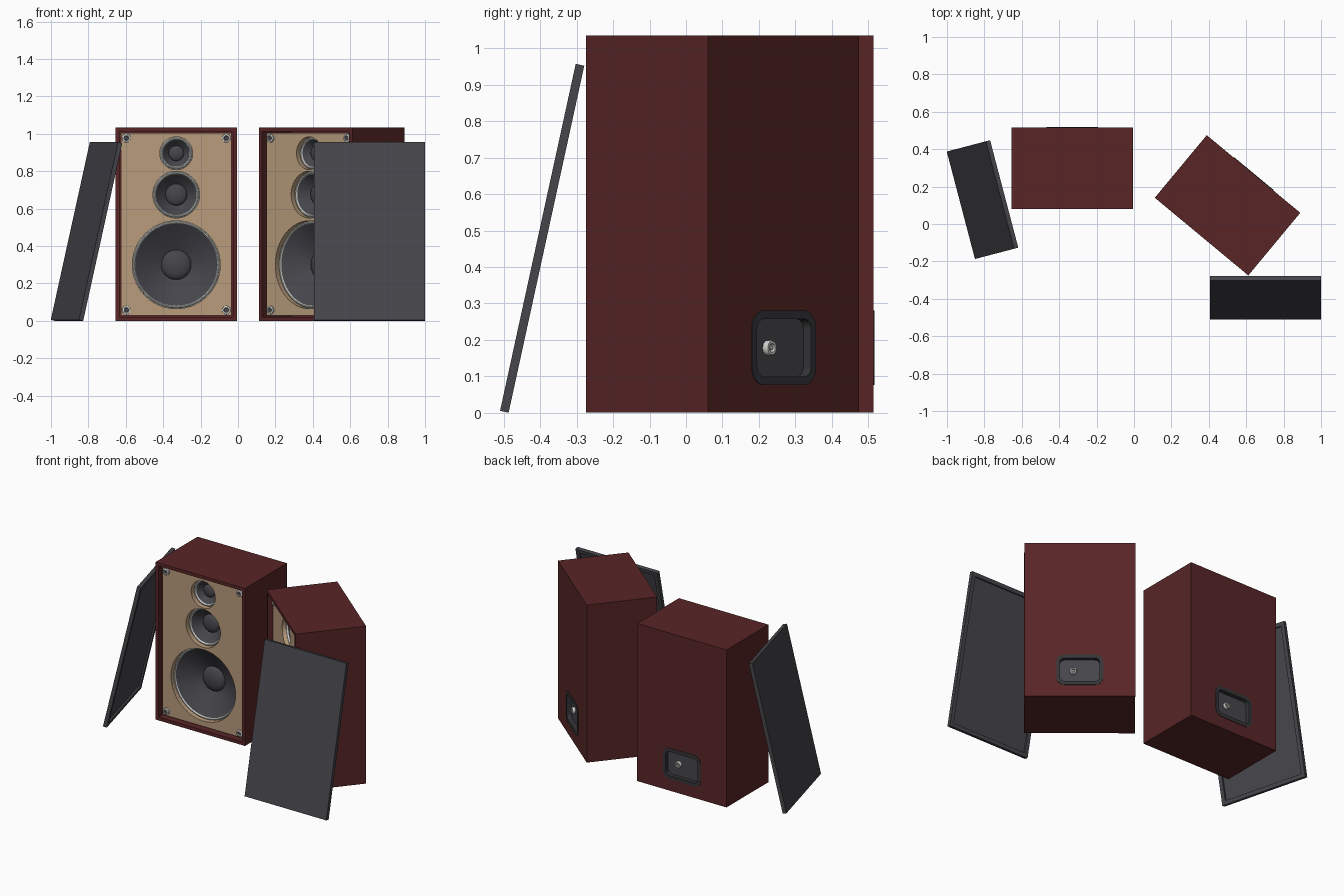
import bpy, bmesh, math
from mathutils import Matrix, Vector

if "Cube" in bpy.data.objects:
    bpy.data.objects.remove(bpy.data.objects["Cube"])


def material(name, rgb):
    m = bpy.data.materials.new(name)
    lin = [((c / 255 + 0.055) / 1.055) ** 2.4 for c in rgb]
    m.diffuse_color = (*lin, 1)
    m.use_nodes = True
    m.node_tree.nodes["Principled BSDF"].inputs["Base Color"].default_value = m.diffuse_color
    return m


WOOD = material("red_brown_wood", (88, 37, 38))
TAN = material("tan_baffle", (184, 156, 124))
DARK = material("charcoal", (70, 69, 75))
RIM = material("dark_plastic", (54, 54, 57))
METAL = material("light_metal", (208, 208, 204))

W, D, H, T = 0.65, 0.435, 1.035, 0.03     # cabinet size and wall thickness
FRONT = -D / 2
RECESS = 0.03                             # baffle sits this far behind the front


def finish(name, bm, mats, M, smooth=False):
    me = bpy.data.meshes.new(name)
    bm.to_mesh(me)
    bm.free()
    for m in mats:
        me.materials.append(m)
    ob = bpy.data.objects.new(name, me)
    bpy.context.collection.objects.link(ob)
    ob.matrix_world = M
    if smooth:
        bpy.ops.object.select_all(action='DESELECT')
        ob.select_set(True)
        bpy.context.view_layer.objects.active = ob
        bpy.ops.object.shade_smooth_by_angle(angle=math.radians(35))
    return ob


def box_bm(lo, hi):
    bm = bmesh.new()
    lo, hi = Vector(lo), Vector(hi)
    bmesh.ops.create_cube(bm, size=1)
    for v in bm.verts:
        v.co = Vector([lo[i] + (v.co[i] + 0.5) * (hi[i] - lo[i]) for i in range(3)])
    bm.normal_update()
    return bm


def pocket(bm, direction, border, depth):
    """Inset the face looking along direction and push it inwards."""
    bm.normal_update()
    f = max(bm.faces, key=lambda f: f.normal.dot(direction))
    bmesh.ops.inset_region(bm, faces=[f], thickness=border)
    new = bmesh.ops.extrude_discrete_faces(bm, faces=[f])["faces"][0]
    bmesh.ops.translate(bm, verts=new.verts, vec=-Vector(direction) * depth)
    bmesh.ops.recalc_face_normals(bm, faces=bm.faces)


def loft_bm(loops, cap_end=False, cap_start=False):
    """Skin equal loops; loops run anticlockwise seen from the front."""
    bm = bmesh.new()
    vs = [[bm.verts.new(p) for p in lp] for lp in loops]
    n = len(vs[0])
    for a, b in zip(vs, vs[1:]):
        for j in range(n):
            k = (j + 1) % n
            bm.faces.new((a[j], a[k], b[k], b[j]))
    if cap_end:
        bm.faces.new(vs[-1])
    if cap_start:
        bm.faces.new(vs[0][::-1])
    return bm


def circle(r, y, x=0, z=0, n=48):
    return [(x + r * math.cos(2 * math.pi * i / n), y,
             z + r * math.sin(2 * math.pi * i / n)) for i in range(n)]


def round_rect(w, h, r, y, z, n=6):
    pts = []
    for q, (sx, sz) in enumerate([(1, 1), (-1, 1), (-1, -1), (1, -1)]):
        for i in range(n + 1):
            a = math.pi / 2 * (q + i / n)
            pts.append((sx * (w / 2 - r) + r * math.cos(a), y,
                        z + sz * (h / 2 - r) + r * math.sin(a)))
    return pts


def lathe(name, profile, mat, M, x, y, z, n=48):
    bm = loft_bm([circle(r, y + d, x, z, n) for r, d in profile])
    bmesh.ops.remove_doubles(bm, verts=bm.verts, dist=1e-5)
    return finish(name, bm, [mat], M, True)


def cut(ob, loop_pairs, M):
    """Subtract prisms (front loop, back loop) and bake the result."""
    cutters = []
    for a, b in loop_pairs:
        bm = loft_bm([a, b], True, True)
        bmesh.ops.recalc_face_normals(bm, faces=bm.faces)
        c = finish("cutter", bm, [], M)
        c.hide_render = True
        mod = ob.modifiers.new("cut", 'BOOLEAN')
        mod.operation, mod.solver, mod.object = 'DIFFERENCE', 'EXACT', c
        cutters.append(c)
    bpy.context.view_layer.update()
    me = bpy.data.meshes.new_from_object(ob.evaluated_get(bpy.context.evaluated_depsgraph_get()))
    ob.modifiers.clear()
    ob.data = me
    for c in cutters:
        bpy.data.objects.remove(c)


# name, height, outer radius, dust cap radius, cone depth
DRIVERS = [("woofer", 0.30, 0.232, 0.08, 0.085),
           ("midrange", 0.675, 0.122, 0.058, 0.055),
           ("tweeter", 0.896, 0.085, 0.041, 0.035)]


def speaker(tag, M):
    back = M @ Matrix.Rotation(math.pi, 4, 'Z')
    yb = FRONT + RECESS
    # cabinet shell, open at the front, with a terminal pocket at the back
    bm = box_bm((-W / 2, -D / 2, 0), (W / 2, D / 2, H))
    pocket(bm, (0, -1, 0), T, 0.25)
    shell = finish("cabinet_" + tag, bm, [WOOD], M)
    cz = 0.178
    cut(shell, [(round_rect(0.26, 0.19, 0.043, FRONT - 0.02, cz),
                 round_rect(0.26, 0.19, 0.043, FRONT + 0.04, cz))], back)
    # baffle board with driver holes
    bm = box_bm((-W / 2 + T, yb, T), (W / 2 - T, yb + 0.035, H - T))
    baffle = finish("baffle_" + tag, bm, [TAN], M)
    cut(baffle, [(circle(R + 0.003, yb - 0.02, 0, z), circle(R + 0.003, yb + 0.06, 0, z))
                 for _, z, R, _, _ in DRIVERS], M)
    # drivers: metal ring, cone and dust cap
    for name, z, R, c, d in DRIVERS:
        lathe(f"{name}_ring_{tag}", [(R + 0.012, 0.036), (R, 0.034), (R - 0.001, 0.026),
              (R - 0.004, 0.023), (R - 0.009, 0.023), (R - 0.013, 0.032)], METAL, M, 0, yb, z)
        e, ri = 0.03, R - 0.011
        lathe(f"{name}_cone_{tag}", [(ri, e), (ri * 0.6 + c * 0.4, e + d * 0.45),
              (c, e + d)], DARK, M, 0, yb, z)
        dome = [(c * math.cos(a), e + d - 0.4 * c * math.sin(a))
                for a in [i * math.pi / 12 for i in range(6)]] + [(0, e + d - 0.4 * c)]
        lathe(f"{name}_cap_{tag}", dome, DARK, M, 0, yb, z)
    # grille sockets in the corners
    for sx in (-1, 1):
        for z in (0.058, H - 0.058):
            lathe("grille_socket_" + tag, [(0.023, 0), (0.022, -0.008), (0.014, -0.010),
                  (0.012, -0.003)], METAL, M, sx * 0.267, yb, z, 20)
            lathe("socket_hole_" + tag, [(0.013, -0.004), (0, -0.004)], DARK, M,
                  sx * 0.267, yb, z, 20)
    # recessed terminal cup on the back
    y = FRONT
    ow, oh, r = 0.275, 0.205, 0.05
    iw, ih, ri = 0.232, 0.158, 0.028
    bm = loft_bm([round_rect(ow, oh, r, y + 0.001, cz), round_rect(ow, oh, r, y - 0.003, cz),
                  round_rect(iw, ih, ri, y - 0.003, cz), round_rect(iw, ih, ri, y + 0.025, cz)], True)
    bm.faces.ensure_lookup_table()
    bm.faces[-1].material_index = 1
    finish("terminal_cup_" + tag, bm, [RIM, DARK], back)
    # round connector with a centre pin
    lathe("connector_" + tag, [(0.021, 0.025), (0.021, 0.012), (0.019, 0.008), (0.012, 0.008),
          (0.011, 0.02), (0.006, 0.02), (0.006, 0.010), (0, 0.010)], METAL, back, -0.038, y, cz, 20)


def grille(tag, x, y, turn, lean):
    # thin panel with a hollow back, origin on its lower back edge
    bm = box_bm((-0.297, -0.024, 0), (0.297, 0, 0.975))
    pocket(bm, (0, 1, 0), 0.035, 0.012)
    M = (Matrix.Translation((x, y, 0)) @ Matrix.Rotation(math.radians(turn), 4, 'Z')
         @ Matrix.Rotation(math.radians(-lean), 4, 'X'))
    finish("grille_" + tag, bm, [DARK], M)


speaker("left", Matrix.Translation((-0.33, 0.2975, 0)))
speaker("right", Matrix.Translation((0.50, 0.10, 0)) @ Matrix.Rotation(math.radians(-39.7), 4, 'Z'))
grille("left", -0.903, 0.106, -75.3, 12.8)
grille("right", 0.7025, -0.487, 0, 12.3)
